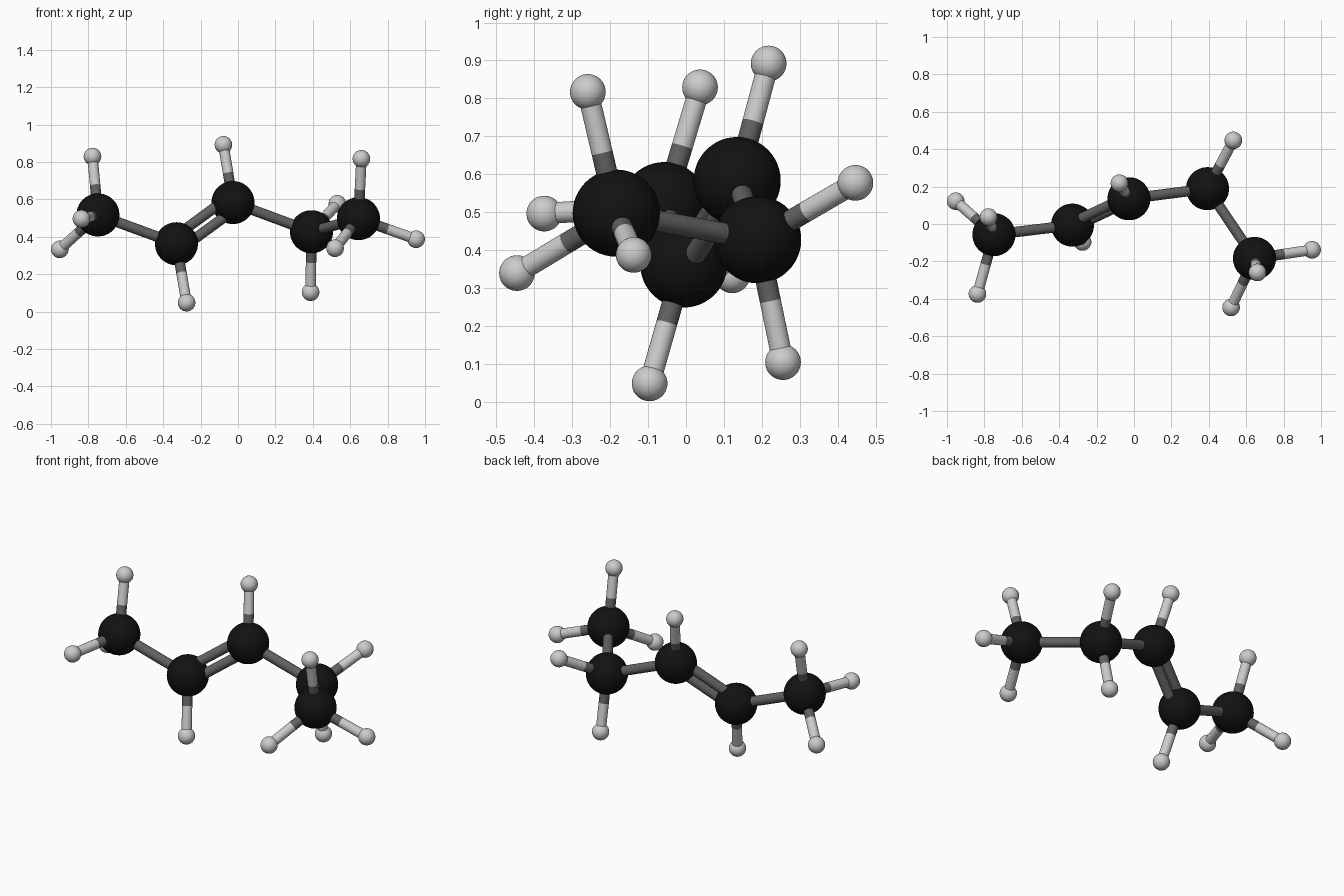
import bpy
from mathutils import Vector

if "Cube" in bpy.data.objects:
    bpy.data.objects.remove(bpy.data.objects["Cube"])

CARBON_R, HYDROGEN_R, BOND_R = 0.115, 0.047, 0.028


def material(name, value):
    m = bpy.data.materials.new(name)
    m.diffuse_color = (value, value, value, 1)
    m.use_nodes = True
    m.node_tree.nodes["Principled BSDF"].inputs["Base Color"].default_value = m.diffuse_color
    return m


BLACK = material("black", 0.006)
DARK = material("dark_grey", 0.12)
LIGHT = material("light_grey", 0.55)


def finish(name, mat):
    ob = bpy.context.object
    ob.name = name
    ob.data.materials.append(mat)
    bpy.ops.object.shade_smooth_by_angle()
    return ob


def ball(name, centre, radius, mat):
    bpy.ops.mesh.primitive_uv_sphere_add(segments=48, ring_count=24, radius=radius, location=centre)
    return finish(name, mat)


def rod(name, a, b, mat):
    d = b - a
    bpy.ops.mesh.primitive_cylinder_add(
        vertices=32, radius=BOND_R, depth=d.length, location=(a + b) / 2,
        rotation=d.to_track_quat('Z', 'Y').to_euler())
    return finish(name, mat)


# Each carbon position with the hydrogens attached to it
chain = [
    ((-0.749, -0.057, 0.517), [(-0.778, 0.037, 0.829), (-0.837, -0.374, 0.496), (-0.953, 0.122, 0.333)]),
    ((-0.329, -0.006, 0.363), [(-0.275, -0.096, 0.048)]),
    ((-0.027, 0.135, 0.583), [(-0.078, 0.218, 0.892)]),
    ((0.393, 0.189, 0.427), [(0.531, 0.447, 0.577), (0.388, 0.256, 0.104)]),
    ((0.644, -0.184, 0.497), [(0.660, -0.259, 0.817), (0.519, -0.446, 0.339), (0.952, -0.138, 0.387)]),
]
carbons = [Vector(c) for c, _ in chain]

# Carbon balls, hydrogen balls and two-tone hydrogen bonds
for i, (c, (_, hydrogens)) in enumerate(zip(carbons, chain), 1):
    ball(f"carbon_{i}", c, CARBON_R, BLACK)
    for j, h in enumerate(map(Vector, hydrogens), 1):
        mid = (c + h) / 2
        ball(f"hydrogen_{i}_{j}", h, HYDROGEN_R, LIGHT)
        rod(f"bond_inner_{i}_{j}", c, mid, DARK)
        rod(f"bond_outer_{i}_{j}", mid, h, LIGHT)

# Carbon to carbon bonds; the second is a double bond lying in the molecule plane
for i, (a, b) in enumerate(zip(carbons, carbons[1:]), 1):
    if i == 2:
        axis = (b - a).normalized()
        side = carbons[0] - a
        side = (side - axis * side.dot(axis)).normalized() * 0.036
        rod("double_bond_upper", a + side, b + side, DARK)
        rod("double_bond_lower", a - side, b - side, DARK)
    else:
        rod(f"carbon_bond_{i}", a, b, DARK)
